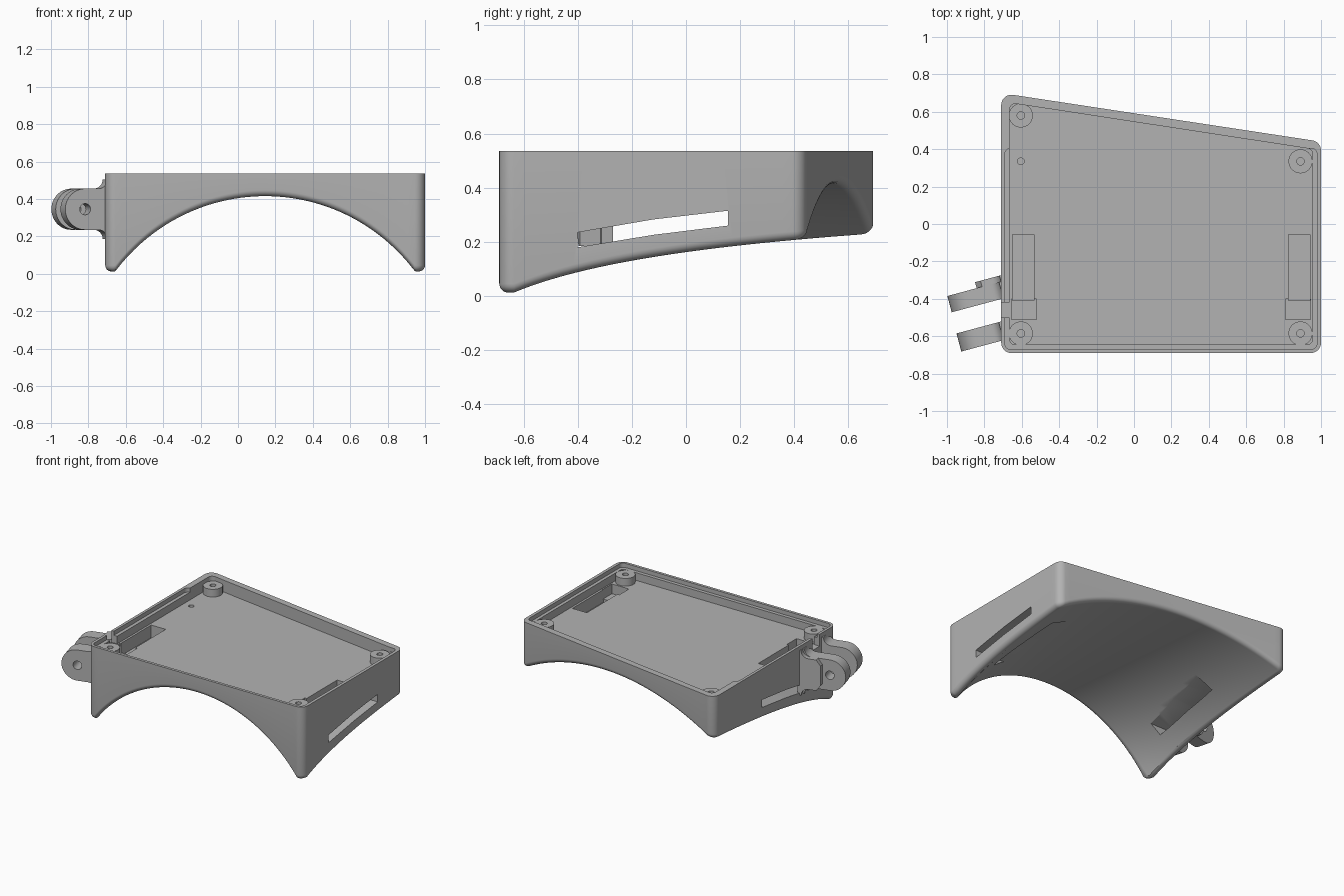
import bpy, bmesh, math
from mathutils import Vector as V, Matrix

if "Cube" in bpy.data.objects:
    bpy.data.objects.remove(bpy.data.objects["Cube"])

TOP, FLOOR, MID = 0.535, 0.45, 0.145
grey = bpy.data.materials.new("matte_grey")
grey.use_nodes = True
grey.diffuse_color = (0.45, 0.45, 0.45, 1)
grey.node_tree.nodes["Principled BSDF"].inputs["Base Color"].default_value = grey.diffuse_color


def make(name, bm):
    bmesh.ops.recalc_face_normals(bm, faces=bm.faces)
    me = bpy.data.meshes.new(name)
    bm.to_mesh(me)
    bm.free()
    me.materials.append(grey)
    ob = bpy.data.objects.new(name, me)
    bpy.context.collection.objects.link(ob)
    return ob


def activate(ob):
    bpy.ops.object.select_all(action='DESELECT')
    ob.select_set(True)
    bpy.context.view_layer.objects.active = ob


def cut(ob, *cutters):
    activate(ob)
    for c in cutters:
        c.hide_render = True
        mod = ob.modifiers.new("cut", 'BOOLEAN')
        mod.operation, mod.solver, mod.object = 'DIFFERENCE', 'EXACT', c
        bpy.ops.object.modifier_apply(modifier=mod.name)
        bpy.data.objects.remove(c)


def smooth(ob):
    activate(ob)
    bpy.ops.object.shade_smooth_by_angle(angle=math.radians(30))


def prism(name, pts, vec):
    """Extrude a closed planar outline along a vector."""
    bm = bmesh.new()
    face = bm.faces.new([bm.verts.new(p) for p in pts])
    ext = bmesh.ops.extrude_face_region(bm, geom=[face])["geom"]
    bmesh.ops.translate(bm, vec=vec, verts=[g for g in ext if isinstance(g, bmesh.types.BMVert)])
    return make(name, bm)


def box(name, x0, x1, y0, y1, z0, z1):
    return prism(name, [(x0, y0, z0), (x1, y0, z0), (x1, y1, z0), (x0, y1, z0)], (0, 0, z1 - z0))


def rod(name, centre, r, depth, axis=(0, 0, 1)):
    bm = bmesh.new()
    rot = V(axis).to_track_quat('Z', 'Y').to_matrix().to_4x4()
    bmesh.ops.create_cone(bm, cap_ends=True, segments=40, radius1=r, radius2=r, depth=depth,
                          matrix=Matrix.Translation(centre) @ rot)
    return make(name, bm)


def rounded(poly, r, segs, k=8):
    """Rounded convex outline as (point, inward normal) pairs."""
    poly = [V(p) for p in poly]
    n, arcs = len(poly), []
    for i, p in enumerate(poly):
        a, b = (poly[i - 1] - p).normalized(), (poly[(i + 1) % n] - p).normalized()
        c = p + (a + b).normalized() * r / math.sin(a.angle(b) / 2)
        start = math.atan2(a.x, -a.y)
        sweep = math.pi - a.angle(b)
        arc = []
        for j in range(k + 1):
            t = start + sweep * j / k
            out = V((math.cos(t), math.sin(t)))
            arc.append((c + out * r, -out))
        arcs.append(arc)
    ring = []
    for i, arc in enumerate(arcs):
        ring += arc
        (p, nrm), (q, _) = arc[-1], arcs[(i + 1) % n][0]
        ring += [(p.lerp(q, j / segs[i]), nrm) for j in range(1, segs[i])]
    return ring


def arch(p):
    """Underside height: a cone whose crown line is level."""
    r = 1.0 + 0.667 * (p.y + 0.65)
    return 0.415 - r + math.sqrt(r * r - (p.x - MID) ** 2)


# Housing shell: straight walls, rounded lower edge, arched underside
NX, NY, K, CORNER, FIL, STEPS = 48, 28, 8, 0.055, 0.032, 7
outline = rounded([(-0.71, -0.69), (1, -0.69), (1, 0.44), (-0.71, 0.70)], CORNER, [NX, NY, NX, NY], K)
outline = outline[K // 2:] + outline[:K // 2]
bm = bmesh.new()
rings = [[bm.verts.new((p.x, p.y, TOP)) for p, n in outline]]
rings += [[] for s in range(STEPS + 1)]
for p, n in outline:
    q, e = p + n * 0.04, 0.002
    slope = (arch(q + n * e) - arch(q - n * e)) / (2 * e)
    centre = arch(q) - 0.04 * slope + slope * FIL + FIL * math.sqrt(1 + slope * slope)
    for s in range(STEPS + 1):
        t = (math.pi / 2 + math.atan(slope)) * s / STEPS
        d = min(FIL - FIL * math.cos(t), CORNER * 0.96)
        w = p + n * d
        rings[s + 1].append(bm.verts.new((w.x, w.y, max(0, centre - FIL * math.sin(t)))))
count = len(outline)
for a, b in zip(rings, rings[1:]):
    for i in range(count):
        j = (i + 1) % count
        bm.faces.new((a[i], a[j], b[j], b[i]))
bm.faces.new(rings[0])
# Underside patch blended from the four sides of the last ring
last, U, W = rings[-1], NX + K, NY + K
front, right = last[:U + 1], last[U:U + W + 1]
back = last[U + W:2 * U + W + 1][::-1]
left = (last[2 * U + W:] + last[:1])[::-1]
grid = [[None] * (W + 1) for i in range(U + 1)]
for i in range(U + 1):
    for j in range(W + 1):
        u, v = i / U, j / W
        if j in (0, W):
            grid[i][j] = (front if j == 0 else back)[i]
        elif i in (0, U):
            grid[i][j] = (left if i == 0 else right)[j]
        else:
            p = (front[i].co * (1 - v) + back[i].co * v + left[j].co * (1 - u) + right[j].co * u
                 - (front[0].co * (1 - u) + front[U].co * u) * (1 - v)
                 - (back[0].co * (1 - u) + back[U].co * u) * v)
            grid[i][j] = bm.verts.new((p.x, p.y, arch(p)))
for i in range(U):
    for j in range(W):
        bm.faces.new((grid[i][j], grid[i + 1][j], grid[i + 1][j + 1], grid[i][j + 1]))
housing = make("housing", bm)


def tray(name, poly, r, z):
    pts = [(p.x, p.y, z) for p, n in rounded(poly, r, [1] * 4)]
    return prism(name, pts, (0, 0, 0.2))


# Tray cavity, shallow lid recess, cable notch and floor hole
cut(housing,
    tray("cavity", [(-0.665, -0.645), (0.955, -0.645), (0.955, 0.40), (-0.665, 0.648)], 0.03, FLOOR),
    tray("lid_recess", [(-0.69, -0.67), (0.978, -0.67), (0.978, 0.405), (-0.69, 0.405)], 0.03, 0.505),
    box("cable_notch", -0.8, -0.64, -0.5, -0.42, FLOOR, 0.6),
    rod("pin_hole", (-0.605, 0.335, FLOOR), 0.018, 0.04))

# Strap slots and floor pockets on both sides
slot = [(-0.4, 0.18), (-0.12, 0.226), (0.155, 0.26), (0.155, 0.315), (-0.12, 0.283), (-0.4, 0.235)]
for side in (1, -1):
    def xs(a, b):
        return sorted((MID + side * (a - MID), MID + side * (b - MID)))
    x0, x1 = xs(0.6, 1.1)
    cut(housing,
        prism("strap_slot", [(x0, y, z) for y, z in slot], (x1 - x0, 0, 0)),
        box("pocket", *xs(0.825, 0.94), -0.41, -0.055, 0.36, 0.5),
        box("wide_pocket", *xs(0.81, 0.945), -0.51, -0.4, 0.38, 0.5))
smooth(housing)

# Screw bosses in the tray corners
for name, x, y in (("front_right", -0.605, -0.585), ("front_left", 0.89, -0.585),
                   ("back_left", 0.89, 0.335), ("back_right", -0.605, 0.58)):
    boss = rod(name + "_boss", (x, y, 0.47), 0.064, 0.07)
    cut(boss, rod("screw_hole", (x, y, 0.5), 0.02, 0.06))
    smooth(boss)

# Hinge fingers, turned fifteen degrees from the side wall
TILT = math.radians(15)
along = V((-math.cos(TILT), -math.sin(TILT), 0))
axis = V((math.sin(TILT), -math.cos(TILT), 0))


def finger(name, centre, root, thick, blunt=False):
    """Round-ended plate whose root flares into the wall."""
    r, flare = 0.11, 0.05
    if blunt:
        half = [(0.03, 0), (0.03, 0.07), (0, r)]
    else:
        half = [(r * math.cos(t), r * math.sin(t)) for t in (math.pi / 2 * i / 14 for i in range(15))]
    for i in range(9):
        t = math.pi / 2 * i / 8
        half.append((-root + flare * (1 - math.sin(t)), r + flare * (1 - math.cos(t))))
    half.append((-root - 0.025, r + flare))
    prof = half + [(s, -z) for s, z in half[:0:-1]]
    base = V(centre) - axis * thick / 2
    ob = prism(name, [base + along * s + V((0, 0, z)) for s, z in prof], axis * thick)
    if not blunt:
        cut(ob, rod("pivot_hole", centre, 0.03, 0.3, axis))
    smooth(ob)


finger("front_hinge_finger", (-0.83, -0.605, 0.345), 0.124, 0.10)
finger("back_hinge_finger", (-0.88, -0.40, 0.345), 0.176, 0.09)
finger("hinge_shoulder", (-0.815, -0.325, 0.345), 0.105, 0.045, True)
